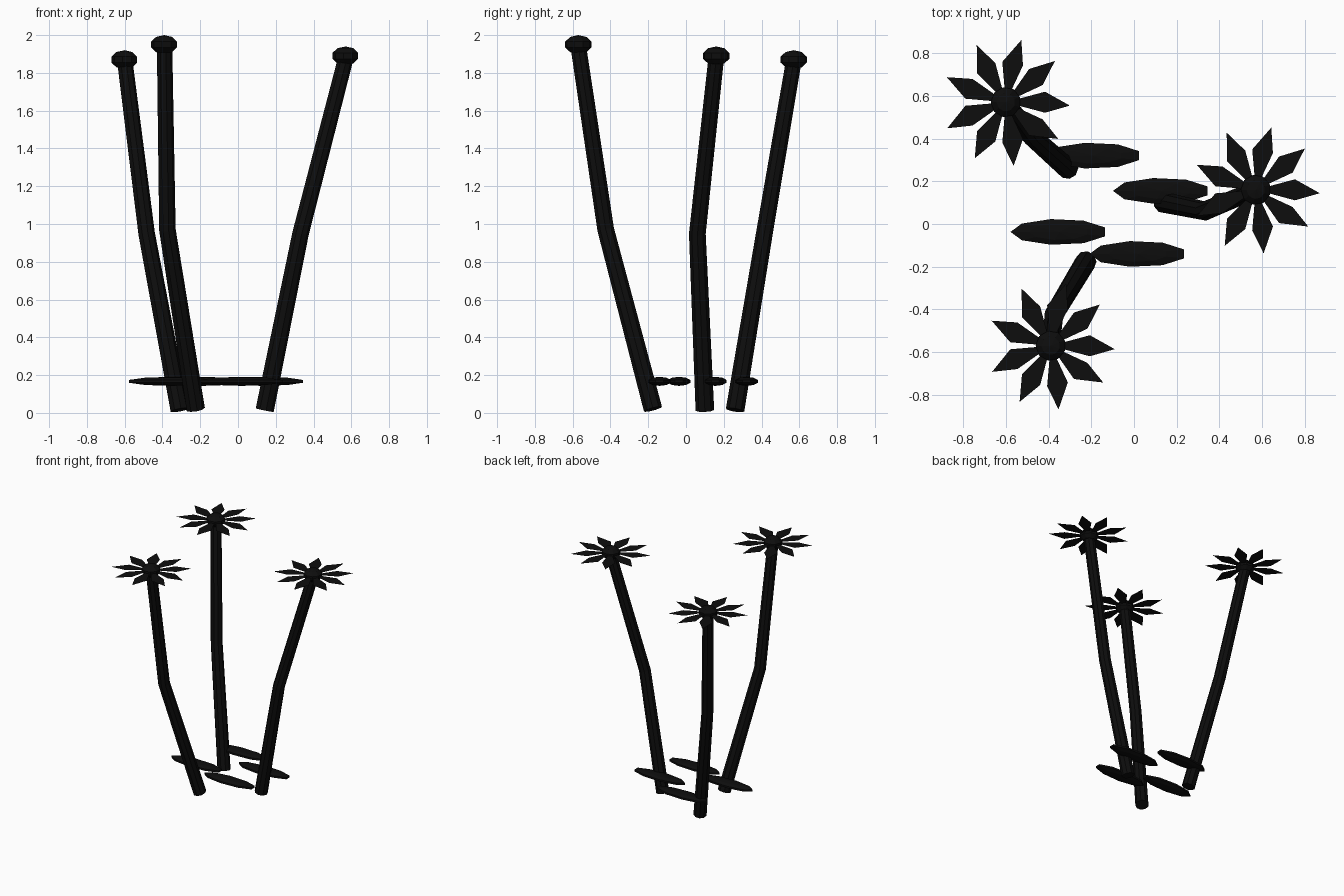
import bpy, bmesh, math
from mathutils import Vector, Matrix

if "Cube" in bpy.data.objects:
    bpy.data.objects.remove(bpy.data.objects["Cube"])

black = bpy.data.materials.new("black")
black.diffuse_color = (0.004, 0.004, 0.004, 1)
black.use_nodes = True
black.node_tree.nodes["Principled BSDF"].inputs["Base Color"].default_value = black.diffuse_color
SIDES = 9


def finish(name, bm):
    mesh = bpy.data.meshes.new(name)
    bm.to_mesh(mesh)
    bm.free()
    mesh.materials.append(black)
    obj = bpy.data.objects.new(name, mesh)
    bpy.context.collection.objects.link(obj)
    return obj


def ellipsoid(name, centre, radii, rings):
    bm = bmesh.new()
    m = (Matrix.Translation(centre) @ Matrix.Diagonal((*radii, 1))
         @ Matrix.Rotation(math.radians(90), 4, 'Z'))
    bmesh.ops.create_uvsphere(bm, u_segments=SIDES, v_segments=rings, radius=1, matrix=m)
    return finish(name, bm)


def stem(name, path, radii):
    pts = [Vector(p) for p in path]
    dirs = [(b - a).normalized() for a, b in zip(pts, pts[1:])]
    normals = [dirs[0], (dirs[0] + dirs[1]).normalized(), dirs[1]]
    bm = bmesh.new()
    loops = []
    for p, n, r in zip(pts, normals, radii):
        q = Vector((0, 0, 1)).rotation_difference(n)
        loops.append([bm.verts.new(p + q @ Vector((r * math.cos(t), r * math.sin(t), 0)))
                      for t in (math.tau * i / SIDES for i in range(SIDES))])
    for lo, hi in zip(loops, loops[1:]):
        for i in range(SIDES):
            j = (i + 1) % SIDES
            bm.faces.new((lo[i], lo[j], hi[j], hi[i]))
    bm.faces.new(loops[0][::-1])
    bm.faces.new(loops[-1])
    return finish(name, bm)


def petals(name, centre):
    # Flat ring of nine pointed petals
    bm = bmesh.new()
    jitter = (-3, 0, -4, -3, -3, 4, 1, -3, 5)
    for i in range(9):
        base = 40 * i
        outline = ((0.04, base - 15), (0.19, base - 15), (0.30, base + jitter[i]),
                   (0.19, base + 15), (0.04, base + 15))
        bm.faces.new([bm.verts.new(Vector(centre) + Vector((
            r * math.cos(math.radians(a)), r * math.sin(math.radians(a)), 0)))
            for r, a in outline])
    return finish(name, bm)


# Three bent stems, each with a button centre and petals
paths = (
    ((-0.31, 0.26, 0.015), (-0.485, 0.415, 0.95), (-0.60, 0.57, 1.86)),
    ((-0.225, -0.175, 0.02), (-0.375, -0.425, 0.97), (-0.39, -0.57, 1.94)),
    ((0.14, 0.10, 0.015), (0.33, 0.06, 0.95), (0.57, 0.16, 1.88)),
)
for i, path in enumerate(paths, 1):
    stem(f"stem_{i}", path, (0.05, 0.045, 0.042))
    x, y, z = path[-1]
    head = (x, y, z + 0.01)
    ellipsoid(f"flower_centre_{i}", head, (0.074, 0.074, 0.05), 5)
    petals(f"petals_{i}", head)

# Four flattened leaves near the ground
for i, (x, y) in enumerate(((-0.19, 0.32), (0.13, 0.155), (-0.35, -0.037), (0.02, -0.14)), 1):
    ellipsoid(f"leaf_{i}", (x, y, 0.167), (0.24, 0.064, 0.024), 5)
